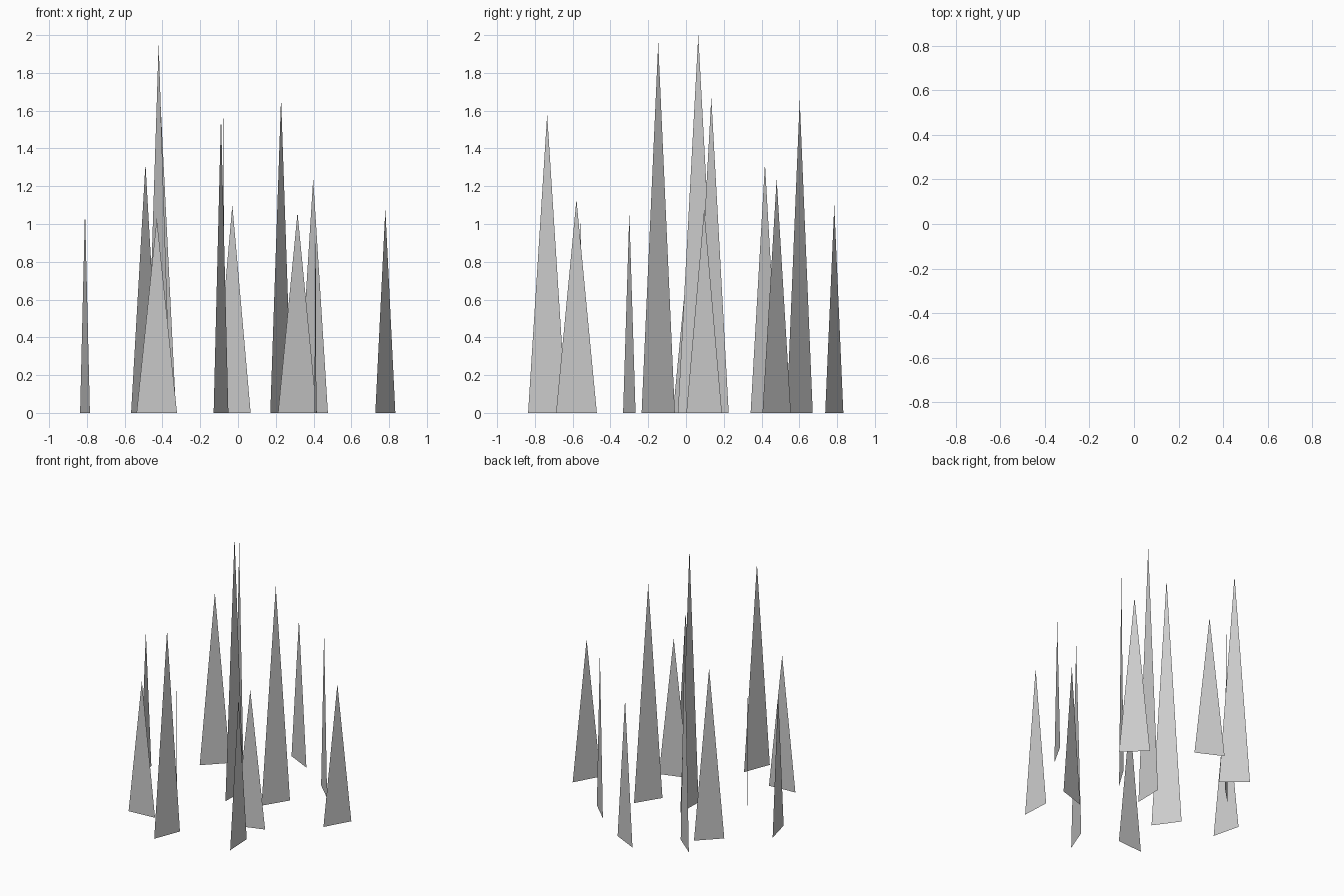
import bpy

# each blade: base centre x, y, half-width vector dx, dy, height
BLADES = [
    (-0.81, 0.035, 0.026, -0.104, 1.08),
    (-0.49, 0.418, 0.076, 0.076, 1.32),
    (-0.42, -0.147, 0.063, -0.088, 1.96),
    (-0.43, -0.557, 0.107, 0.008, 1.03),
    (-0.09, -0.735, 0.039, 0.101, 1.58),
    (-0.03, 0.785, 0.097, -0.048, 1.10),
    (0.228, 0.134, 0.057, 0.092, 1.67),
    (0.315, -0.30, 0.103, 0.033, 1.06),
    (0.398, 0.48, 0.078, -0.075, 1.24),
    (0.41, -0.58, 0.005, -0.108, 1.13),
    (0.78, 0.096, 0.053, 0.094, 1.08),
    (-0.411, 0.602, 0.083, -0.069, 1.66),
    (-0.075, 0.065, 0.002, 0.108, 2.00),
]


def grass_blade(name, x, y, dx, dy, h):
    """One flat upright triangle."""
    me = bpy.data.meshes.new(name)
    me.from_pydata([(-dx, -dy, 0), (dx, dy, 0), (0, 0, h)], [], [(0, 1, 2)])
    ob = bpy.data.objects.new(name, me)
    ob.location = (x, y, 0)
    bpy.context.collection.objects.link(ob)


# grass tuft
for i, blade in enumerate(BLADES, 1):
    grass_blade(f"grass_blade_{i:02d}", *blade)
